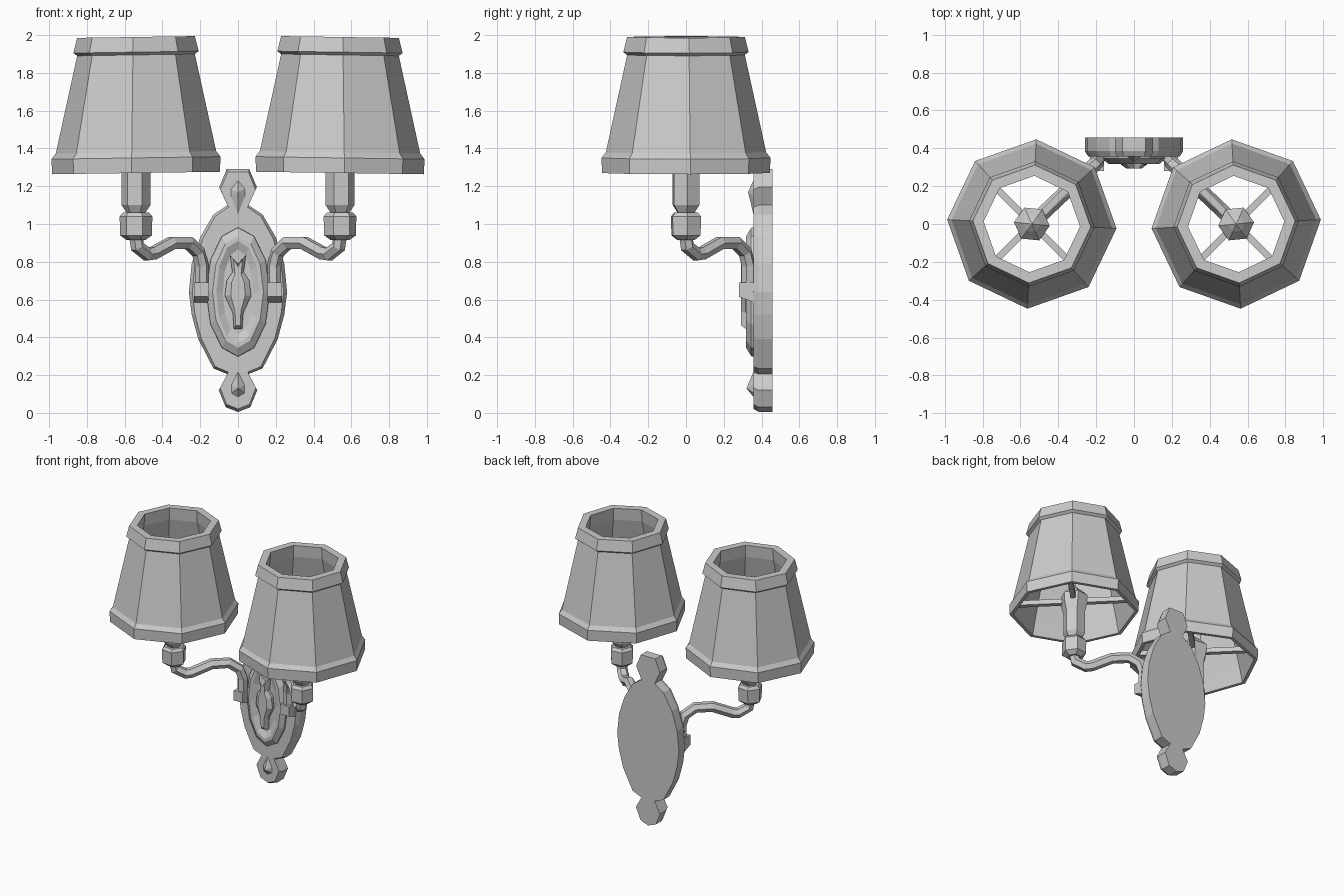
import bpy, bmesh, math
from mathutils import Vector, Matrix

if "Cube" in bpy.data.objects:
    bpy.data.objects.remove(bpy.data.objects["Cube"])

CX = 0.54  # lamp axis distance from the centre line


def make(name, bm, mirror=False):
    bmesh.ops.recalc_face_normals(bm, faces=bm.faces[:])
    me = bpy.data.meshes.new(name)
    bm.to_mesh(me)
    bm.free()
    ob = bpy.data.objects.new(name, me)
    bpy.context.collection.objects.link(ob)
    if mirror:
        ob.modifiers.new("mirror", 'MIRROR').use_mirror_merge = False
    return ob


def bridge(bm, a, b):
    n = len(a)
    for i in range(n):
        bm.faces.new((a[i], a[(i + 1) % n], b[(i + 1) % n], b[i]))


def lathe(name, profile, sides, turn, closed=False, tilt=0.0):
    """Revolve (radius, z) pairs about the lamp axis."""
    bm = bmesh.new()
    rings = []
    for r, z in profile:
        ring = []
        for i in range(sides):
            a = turn + math.tau * i / sides
            x = r * math.cos(a)
            ring.append(bm.verts.new((CX + x, r * math.sin(a), z - tilt * x)))
        rings.append(ring)
    for a, b in zip(rings, rings[1:]):
        bridge(bm, a, b)
    if closed:
        bridge(bm, rings[-1], rings[0])
    else:
        bm.faces.new(rings[0])
        bm.faces.new(rings[-1])
    return make(name, bm, True)


def relief(name, outline, layers, zc):
    """Stack scaled copies of an (x, z) outline; layers are (y, sx, sz)."""
    bm = bmesh.new()
    rings = [[bm.verts.new((x * sx, y, zc + (z - zc) * sz)) for x, z in outline]
             for y, sx, sz in layers]
    for a, b in zip(rings, rings[1:]):
        bridge(bm, a, b)
    bm.faces.new(rings[0])
    bm.faces.new(rings[-1])
    return make(name, bm)


def symmetric(half):
    """Close a half outline (bottom to top, x >= 0) across x = 0."""
    return half + [(-x, z) for x, z in reversed(half) if x > 0]


# Octagonal shades with lower and upper bands
lathe("lamp_shade", [(0.445, 1.27), (0.448, 1.35), (0.425, 1.38), (0.312, 1.895),
                     (0.332, 1.91), (0.312, 1.99), (0.255, 1.99), (0.262, 1.90),
                     (0.40, 1.36), (0.42, 1.27)],
      8, math.radians(3), closed=True, tilt=0.015)

# Six-sided candle tubes and collars
lathe("candle", [(0.05, 1.04), (0.05, 1.06), (0.077, 1.10), (0.077, 1.27), (0.095, 1.34),
                 (0.095, 1.40), (0.045, 1.45), (0.005, 1.48)], 6, 0.1)
lathe("collar", [(0.05, 0.915), (0.085, 0.94), (0.087, 1.04), (0.07, 1.06)], 6, 0.1)

# Four spokes carrying each shade
bm = bmesh.new()
for k in range(4):
    m = (Matrix.Translation((CX, 0, 1.36))
         @ Matrix.Rotation(math.pi / 4 + k * math.pi / 2, 4, 'Z')
         @ Matrix.Translation((0.2, 0, 0)) @ Matrix.Diagonal((0.38, 0.035, 0.035, 1)))
    bmesh.ops.create_cube(bm, size=1, matrix=m)
make("shade_spokes", bm, True)

# Curved arms running diagonally from collar to plate
path = [(0.0, 0.94), (0.02, 0.88), (0.17, 0.84), (0.26, 0.845), (0.55, 0.90), (0.80, 0.90),
        (0.95, 0.85), (1.0, 0.78), (1.0, 0.64)]
cu = bpy.data.curves.new("arm_path", 'CURVE')
cu.dimensions = '3D'
cu.bevel_depth = 0.038
cu.bevel_resolution = 1
cu.use_fill_caps = True
sp = cu.splines.new('POLY')
sp.points.add(len(path) - 1)
for p, (s, z) in zip(sp.points, path):
    p.co = (CX - 0.348 * s, 0.33 * s, z, 1)
tmp = bpy.data.objects.new("arm_path", cu)
bpy.context.collection.objects.link(tmp)
bpy.context.view_layer.update()
me = bpy.data.meshes.new_from_object(tmp.evaluated_get(bpy.context.evaluated_depsgraph_get()))
bpy.data.objects.remove(tmp)
for f in me.polygons:
    f.use_smooth = False
arm = bpy.data.objects.new("arm", me)
bpy.context.collection.objects.link(arm)
arm.modifiers.new("mirror", 'MIRROR').use_mirror_merge = False

# Arm brackets with a sloped underside
bm = bmesh.new()
bmesh.ops.create_cube(bm, size=1, matrix=Matrix.Translation((0.195, 0.325, 0.635))
                      @ Matrix.Diagonal((0.075, 0.09, 0.11, 1)))
for v in bm.verts:
    if v.co.z < 0.6 and v.co.y < 0.3:
        v.co.z += 0.035
make("arm_bracket", bm, True)

# Lobed wall plate
plate = symmetric([(0, 0.005), (0.065, 0.03), (0.102, 0.12), (0.055, 0.205), (0.13, 0.235),
                   (0.21, 0.39), (0.245, 0.52), (0.26, 0.64), (0.245, 0.79), (0.20, 0.93),
                   (0.13, 1.05), (0.055, 1.10), (0.10, 1.195), (0.06, 1.29)])
relief("wall_plate", plate, [(0.457, 1, 1), (0.385, 1, 1), (0.357, 0.93, 0.975)], 0.65)

# Raised oval with a recessed centre
oval = [(math.sin(math.tau * i / 12), 0.64 - math.cos(math.tau * i / 12)) for i in range(12)]
relief("oval_boss", oval, [(0.37, 0.17, 0.345), (0.345, 0.168, 0.34), (0.318, 0.135, 0.295),
                           (0.318, 0.115, 0.27), (0.338, 0.08, 0.225)], 0.64)

# Urn-shaped centre ornament
urn = symmetric([(0.022, 0.445), (0.028, 0.53), (0.07, 0.62), (0.06, 0.70), (0.03, 0.745),
                 (0.042, 0.835), (0, 0.79)])
relief("centre_ornament", urn, [(0.345, 1, 1), (0.315, 1, 1), (0.292, 0.55, 0.9)], 0.63)

# Faceted studs on the top and bottom lobes
for name, w, z0, z1, zp, y in (("top_stud", 0.046, 1.02, 1.245, 1.17, 0.328),
                               ("bottom_stud", 0.042, 0.075, 0.235, 0.13, 0.32)):
    bm = bmesh.new()
    rim = [(0, z0), (w, zp - 0.03), (w, zp + 0.02), (0, z1), (-w, zp + 0.02), (-w, zp - 0.03)]
    vs = [bm.verts.new((x, 0.365, z)) for x, z in rim]
    tip = bm.verts.new((0, y, zp))
    bm.faces.new(vs)
    for i in range(6):
        bm.faces.new((vs[i], vs[(i + 1) % 6], tip))
    make(name, bm)
